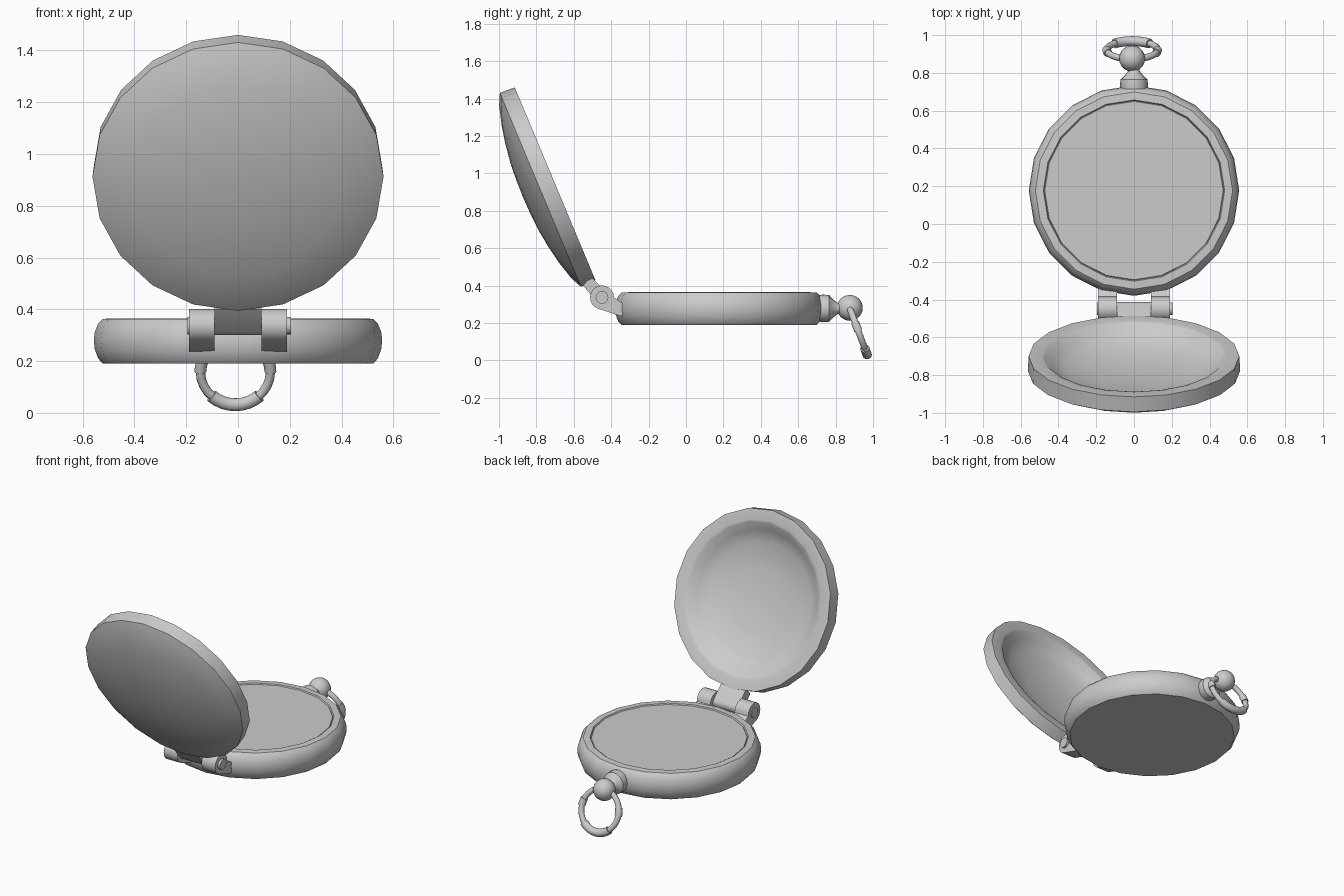
import bpy, bmesh, math
from mathutils import Matrix, Vector

if "Cube" in bpy.data.objects:
    bpy.data.objects.remove(bpy.data.objects["Cube"])


def finish(name, bm, matrix=Matrix(), angle=35):
    bmesh.ops.recalc_face_normals(bm, faces=bm.faces)
    me = bpy.data.meshes.new(name)
    bm.to_mesh(me)
    bm.free()
    me.transform(matrix)
    me.shade_smooth()
    me.set_sharp_from_angle(angle=math.radians(angle))
    ob = bpy.data.objects.new(name, me)
    bpy.context.collection.objects.link(ob)
    return ob


def lathe(name, profile, sides, matrix=Matrix()):
    """Revolve (radius, height) points about local z."""
    bm = bmesh.new()
    rings = []
    for r, h in profile:
        if r < 1e-5:
            rings.append([bm.verts.new((0, 0, h))] * sides)
        else:
            rings.append([bm.verts.new((r * math.cos(a), r * math.sin(a), h))
                          for a in (2 * math.pi * i / sides for i in range(sides))])
    for lo, hi in zip(rings, rings[1:]):
        for i in range(sides):
            j = (i + 1) % sides
            bm.faces.new(list(dict.fromkeys((lo[i], lo[j], hi[j], hi[i]))))
    return finish(name, bm, matrix)


def extrude_x(name, outline, x0, x1):
    """Extrude a (y, z) side outline from x0 to x1."""
    bm = bmesh.new()
    a = [bm.verts.new((x0, y, z)) for y, z in outline]
    b = [bm.verts.new((x1, y, z)) for y, z in outline]
    bm.faces.new(a)
    bm.faces.new(b)
    for i in range(len(a)):
        j = (i + 1) % len(a)
        bm.faces.new((a[i], a[j], b[j], b[i]))
    return finish(name, bm)


def arc(cy, cz, r, a0, a1, n):
    angles = [math.radians(a0 + (a1 - a0) * i / n) for i in range(n + 1)]
    return [(cy + r * math.cos(a), cz + r * math.sin(a)) for a in angles]


def frame(x_axis, y_axis, z_axis, origin):
    m = Matrix((x_axis, y_axis, z_axis)).transposed().to_4x4()
    m.translation = origin
    return m


# Case body with a slightly sunk face
lathe("case_body", [(0, .19), (.522, .19), (.54, .21), (.553, .245), (.557, .28),
                    (.553, .312), (.54, .345), (.522, .363), (.48, .365),
                    (.475, .355), (.472, .36), (0, .36)],
      20, Matrix.Translation((0, .177, 0)))

# Open domed lid, tilted back about the hinge
t = math.radians(67.3)
up = Vector((0, -math.cos(t), math.sin(t)))
out = Vector((0, -math.sin(t), -math.cos(t)))
lathe("lid", [(0, .125), (.2, .115), (.36, .085), (.43, .05), (.475, .005), (.49, 0),
              (.558, 0), (.562, .085), (.5, .115), (.4, .143), (.3, .163),
              (.2, .177), (.1, .184), (0, .186)],
      20, frame((1, 0, 0), up, out, (0, -.70, .945)))

# Hinge: two case knuckles, lid tab and pin
hy, hz = -.449, .337
knuckle = arc(hy, hz, .064, 0, 250, 14) + [(-.352, .238), (-.33, .24), (-.33, .30)]
for side, s in (("left", -1), ("right", 1)):
    extrude_x("hinge_knuckle_" + side, knuckle, s * .09, s * .19)
tab = arc(hy, hz, .036, 45, -135, 8) + [(-.575, .412), (-.525, .465)]
tab = arc(hy, hz, .036, 45, -135, 8) + [(-.55, .40), (-.51, .45)]
extrude_x("hinge_tab", tab, -.09, .09)
extrude_x("hinge_pin", arc(hy, hz, .034, 0, 337.5, 15), -.195, .205)

# Stem and ball along +y
stem = frame((1, 0, 0), (0, 0, -1), (0, 1, 0), (0, 0, .278))
lathe("stem", [(0, .69), (.066, .69), (.074, .73), (.072, .765), (.05, .785),
               (.03, .81), (.028, .84), (0, .84)], 16, stem)
bm = bmesh.new()
bmesh.ops.create_uvsphere(bm, u_segments=20, v_segments=12, radius=.069)
finish("stem_ball", bm, Matrix.Translation((-.01, .876, .281)))


# Hanging ring with thicker sleeves
down = Vector((0, .35, -.937)).normalized()
ring = frame((1, 0, 0), down, Vector((1, 0, 0)).cross(down), (-.01, .921, .158))


def ring_piece(name, a0, a1, tube, n, sides=10):
    """Sweep a round tube along part of the ring, 0 degrees at its lowest point."""
    bm = bmesh.new()
    closed = a1 - a0 >= 360
    loops = []
    for i in range(n if closed else n + 1):
        a = math.radians(a0 + (a1 - a0) * i / n)
        loop = []
        for k in range(sides):
            b = 2 * math.pi * k / sides
            r = .135 + tube * math.cos(b)
            loop.append(bm.verts.new((r * math.sin(a), r * math.cos(a), tube * math.sin(b))))
        loops.append(loop)
    pairs = list(zip(loops, loops[1:]))
    if closed:
        pairs.append((loops[-1], loops[0]))
    else:
        bm.faces.new(loops[0])
        bm.faces.new(loops[-1])
    for p, q in pairs:
        for k in range(sides):
            m = (k + 1) % sides
            bm.faces.new((p[k], p[m], q[m], q[k]))
    finish(name, bm, ring, 45)


ring_piece("ring", 0, 360, .018, 28)
ring_piece("ring_sleeve_bottom", -43, 43, .026, 8)
for side, s in (("left", -1), ("right", 1)):
    ring_piece("ring_collar_" + side, s * 100 - 10, s * 100 + 10, .023, 3)
